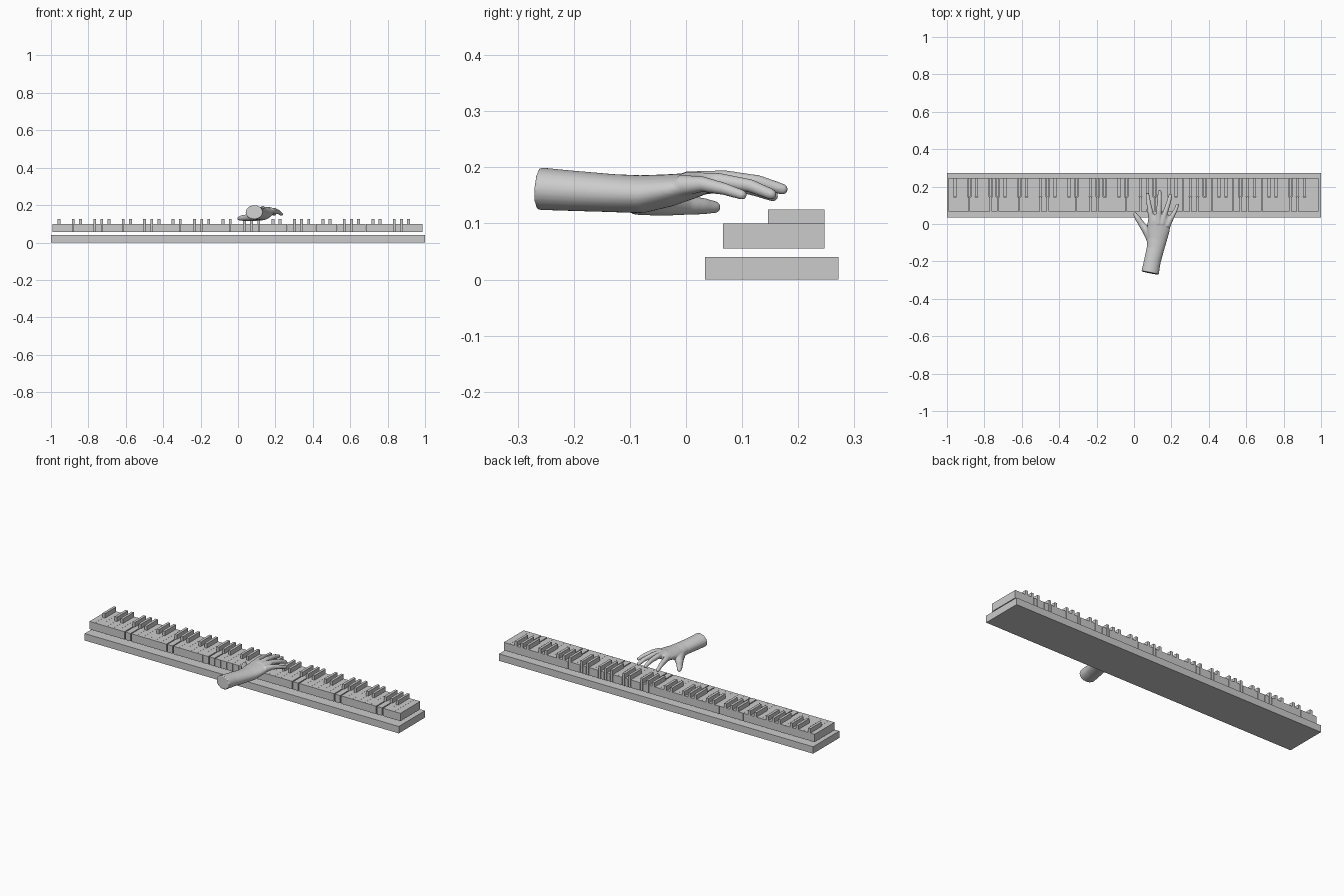
import bpy, bmesh, math
from mathutils import Vector

if "Cube" in bpy.data.objects:
    bpy.data.objects.remove(bpy.data.objects["Cube"])

grey = bpy.data.materials.new("plain grey")
grey.use_nodes = True
GREY = (0.6, 0.6, 0.6, 1)
grey.diffuse_color = GREY
grey.node_tree.nodes["Principled BSDF"].inputs["Base Color"].default_value = GREY


def make_object(name, bm):
    bmesh.ops.recalc_face_normals(bm, faces=bm.faces[:])
    mesh = bpy.data.meshes.new(name)
    bm.to_mesh(mesh)
    bm.free()
    mesh.materials.append(grey)
    obj = bpy.data.objects.new(name, mesh)
    bpy.context.collection.objects.link(obj)
    return obj


def prism(bm, outline, z0, z1):
    """Extrude a flat outline between two heights."""
    low = [bm.verts.new((x, y, z0)) for x, y in outline]
    high = [bm.verts.new((x, y, z1)) for x, y in outline]
    bm.faces.new(low)
    bm.faces.new(high)
    for i in range(len(low)):
        j = (i + 1) % len(low)
        bm.faces.new((low[i], low[j], high[j], high[i]))


def box(bm, x0, x1, y0, y1, z0, z1):
    prism(bm, [(x0, y0), (x1, y0), (x1, y1), (x0, y1)], z0, z1)


def loft(bm, rings, sides=24):
    """Skin elliptical sections (centre x, y, z, half width, half height)."""
    centres = [Vector(r[:3]) for r in rings]
    loops = []
    for i, ring in enumerate(rings):
        along = centres[min(i + 1, len(rings) - 1)] - centres[max(i - 1, 0)]
        side = along.cross(Vector((0, 0, 1))).normalized()
        up = side.cross(along).normalized()
        loop = []
        for k in range(sides):
            a = math.tau * k / sides
            loop.append(bm.verts.new(centres[i] + side * math.cos(a) * ring[3]
                                     + up * math.sin(a) * ring[4]))
        loops.append(loop)
    for a, b in zip(loops, loops[1:]):
        for k in range(sides):
            j = (k + 1) % sides
            bm.faces.new((a[k], a[j], b[j], b[k]))
    bm.faces.new(loops[0])
    bm.faces.new(loops[-1])


def finger(bm, points):
    """Tapered round finger with a rounded tip."""
    loft(bm, [(x, y, z, r, r) for x, y, z, r in points], 16)
    x, y, z, r = points[-1]
    tip = bmesh.ops.create_uvsphere(bm, u_segments=16, v_segments=10, radius=r)
    bmesh.ops.translate(bm, verts=tip["verts"], vec=(x, y, z))


# Base board
bm = bmesh.new()
box(bm, -1, 1, 0.034, 0.272, 0, 0.04)
make_object("base_board", bm)

# Keys: white ones are notched around the black ones
KEYS = 52
LEFT, RIGHT = -0.995, 0.988
FRONT, NOTCH, BACK = 0.066, 0.145, 0.247
step = (RIGHT - LEFT) / KEYS
half = 0.0075
has_sharp = "ACDFG"
white, black = bmesh.new(), bmesh.new()
for i in range(KEYS):
    note = "ABCDEFG"[i % 7]
    before = "ABCDEFG"[(i - 1) % 7]
    x0, x1 = LEFT + i * step, LEFT + (i + 1) * step
    sharp_left = i > 0 and before in has_sharp
    sharp_right = i < KEYS - 1 and note in has_sharp
    # wider slots on both sides of G
    a = x0 + (0.003 if before in "FG" else 0.0003)
    b = x1 - (0.003 if note in "FG" else 0.0003)
    na = x0 + half + 0.001 if sharp_left else a
    nb = x1 - half - 0.001 if sharp_right else b
    outline = [(a, FRONT), (b, FRONT)]
    if sharp_right:
        outline += [(b, NOTCH), (nb, NOTCH)]
    outline += [(nb, BACK), (na, BACK)]
    if sharp_left:
        outline += [(na, NOTCH), (a, NOTCH)]
    prism(white, outline, 0.055, 0.1)
    if sharp_right:
        box(black, x1 - half, x1 + half, NOTCH + 0.001, BACK, 0.055, 0.125)
make_object("white_keys", white)
make_object("black_keys", black)

# Hand: forearm and palm, then thumb and fingers
bm = bmesh.new()
loft(bm, [
    (0.086, -0.262, 0.162, 0.047, 0.038),
    (0.098, -0.20, 0.158, 0.045, 0.036),
    (0.115, -0.13, 0.154, 0.047, 0.034),
    (0.123, -0.08, 0.152, 0.054, 0.034),
    (0.130, -0.03, 0.159, 0.061, 0.029),
    (0.136, 0.02, 0.169, 0.062, 0.022),
    (0.136, 0.05, 0.173, 0.050, 0.014)])
# thumb
finger(bm, [(0.10, -0.09, 0.145, 0.030), (0.072, -0.04, 0.138, 0.025),
            (0.04, 0.0, 0.132, 0.017), (0.02, 0.03, 0.131, 0.015),
            (0.007, 0.051, 0.129, 0.011)])
# index finger
finger(bm, [(0.10, 0.0, 0.166, 0.020), (0.088, 0.06, 0.170, 0.015),
            (0.078, 0.115, 0.163, 0.012), (0.072, 0.155, 0.149, 0.010)])
# middle finger
finger(bm, [(0.13, 0.0, 0.173, 0.020), (0.133, 0.07, 0.180, 0.015),
            (0.137, 0.13, 0.174, 0.012), (0.137, 0.172, 0.161, 0.010)])
# ring finger
finger(bm, [(0.15, 0.0, 0.172, 0.020), (0.167, 0.06, 0.176, 0.014),
            (0.185, 0.115, 0.167, 0.012), (0.195, 0.152, 0.152, 0.010)])
# little finger
finger(bm, [(0.175, -0.01, 0.167, 0.020), (0.198, 0.03, 0.170, 0.014),
            (0.220, 0.07, 0.161, 0.011), (0.232, 0.10, 0.151, 0.009)])
hand = make_object("right_hand", bm)

# Blend the parts into one smooth skin
remesh = hand.modifiers.new("blend", "REMESH")
remesh.mode = "VOXEL"
remesh.voxel_size = 0.003
remesh.use_smooth_shade = True
smooth = hand.modifiers.new("soften", "SMOOTH")
smooth.factor = 0.5
smooth.iterations = 8
